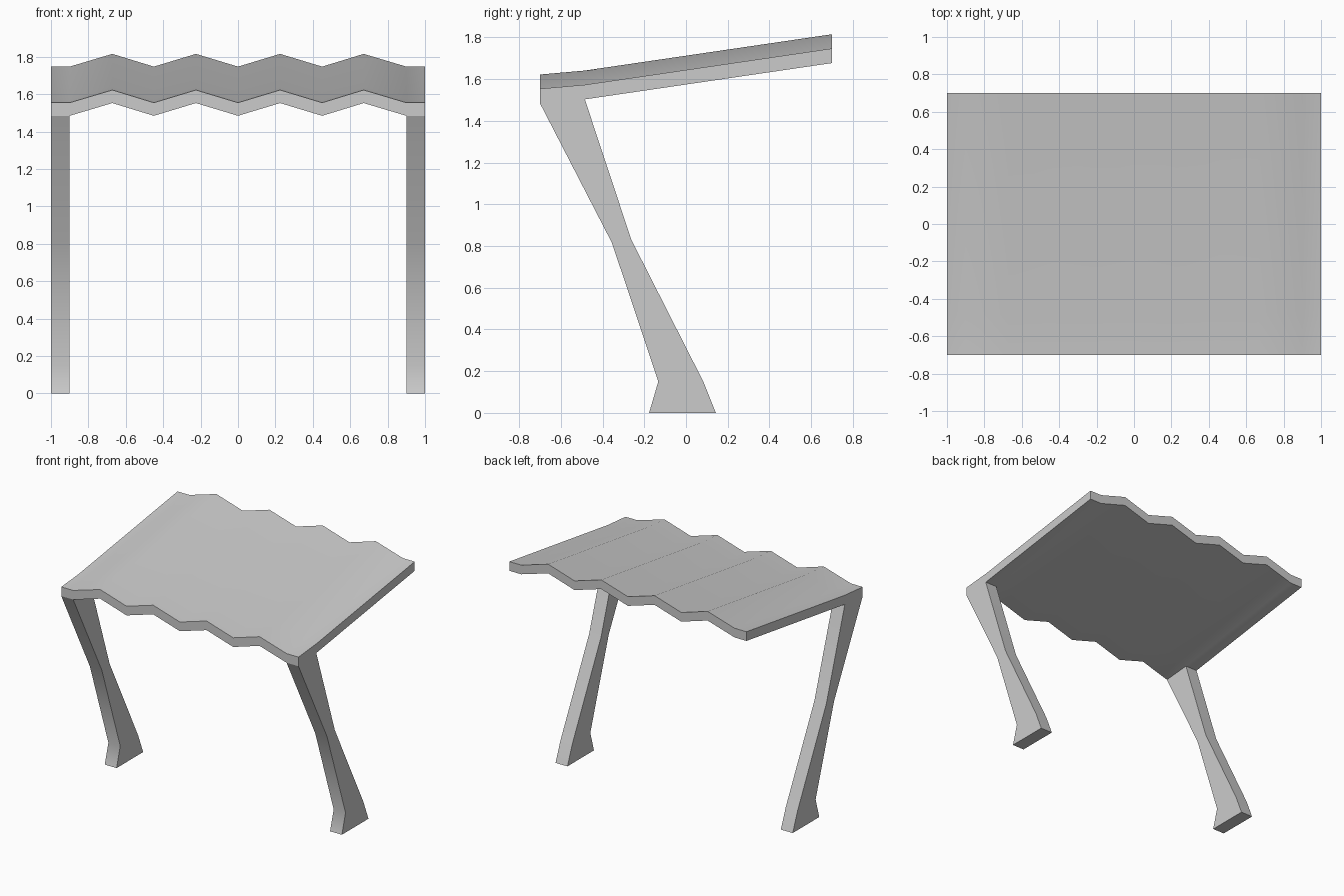
import bpy, bmesh, math

if "Cube" in bpy.data.objects:
    bpy.data.objects.remove(bpy.data.objects["Cube"])


def finish(bm, name):
    bmesh.ops.recalc_face_normals(bm, faces=bm.faces)
    mesh = bpy.data.meshes.new(name)
    bm.to_mesh(mesh)
    bm.free()
    obj = bpy.data.objects.new(name, mesh)
    bpy.context.collection.objects.link(obj)
    bpy.ops.object.select_all(action='DESELECT')
    obj.select_set(True)
    bpy.context.view_layer.objects.active = obj
    bpy.ops.object.shade_smooth_by_angle(angle=math.radians(40))
    return obj


def extrude(bm, faces, offset):
    ext = bmesh.ops.extrude_face_region(bm, geom=faces)
    moved = [g for g in ext['geom'] if isinstance(g, bmesh.types.BMVert)]
    bmesh.ops.translate(bm, verts=moved, vec=offset)


# Corrugated roof: zigzag across x, swept back along y, thickened upwards
half = [(0, 0), (0.225, 0.068), (0.45, 0), (0.672, 0.068), (0.9, 0), (1.0, 0)]
zigzag = [(-x, h) for x, h in half[:0:-1]] + half
rows = [(-0.7, 1.484), (-0.485, 1.503), (0.695, 1.677)]
rows[-1] = (0.7, 1.677)
bm = bmesh.new()
grid = [[bm.verts.new((x, y, z + h)) for x, h in zigzag] for y, z in rows]
for a, b in zip(grid, grid[1:]):
    for i in range(len(zigzag) - 1):
        bm.faces.new((a[i], a[i + 1], b[i + 1], b[i]))
extrude(bm, bm.faces[:], (0, 0, 0.07))
finish(bm, "shelter_roof")

# Bent side legs: side profile extruded in x, mirrored
profile = [(-0.7, 1.484), (-0.355, 0.815), (-0.133, 0.15), (-0.177, 0),
           (0.143, 0), (0.083, 0.15), (-0.262, 0.83), (-0.485, 1.503)]
bm = bmesh.new()
face = bm.faces.new([bm.verts.new((0.9, y, z)) for y, z in profile])
extrude(bm, [face], (0.1, 0, 0))
legs = finish(bm, "side_legs")
mirror = legs.modifiers.new("Mirror", 'MIRROR')
mirror.use_axis[0] = True
